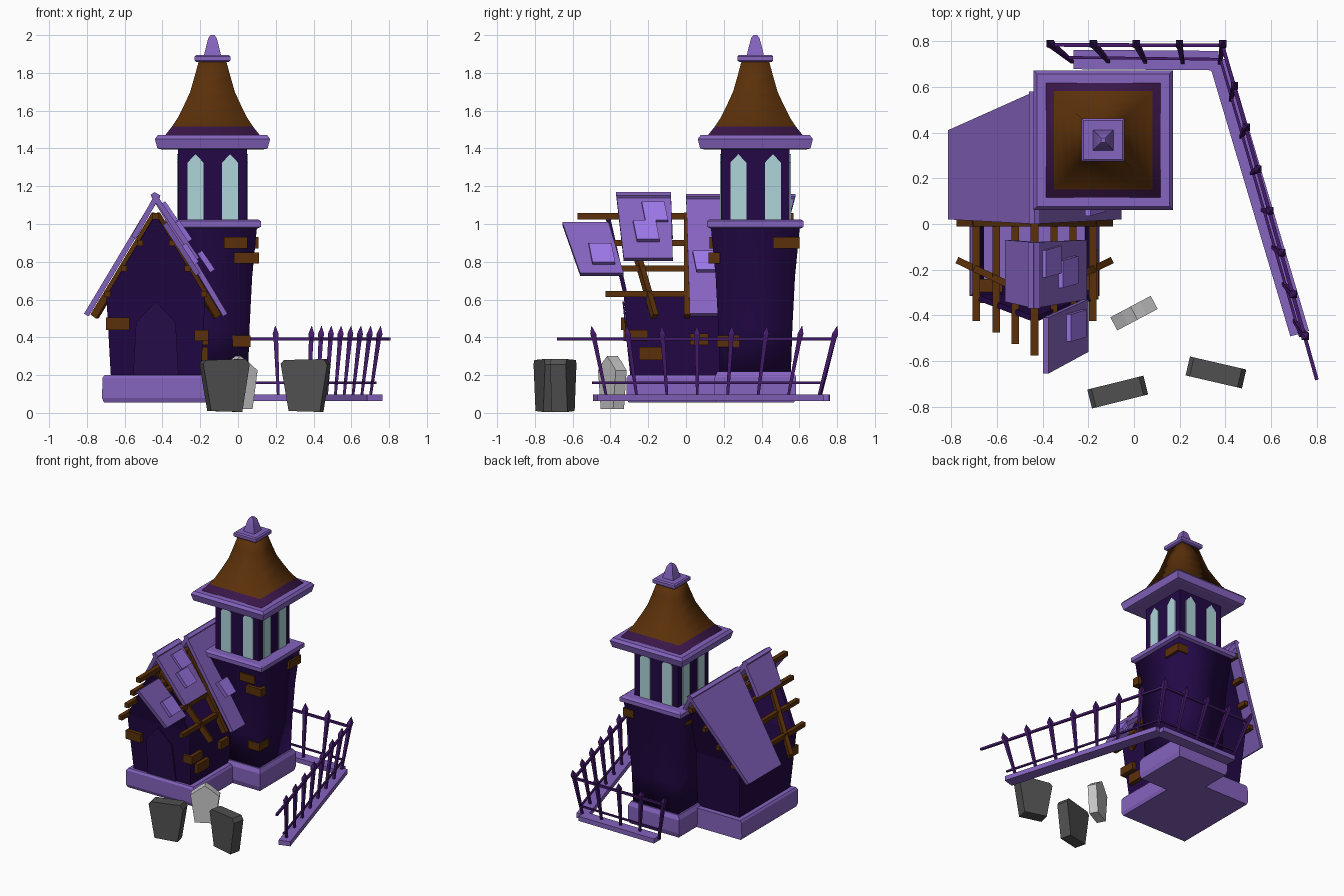
import bpy, bmesh, math
from mathutils import Vector, Matrix

if "Cube" in bpy.data.objects:
    bpy.data.objects.remove(bpy.data.objects["Cube"])


def material(name, rgb):
    m = bpy.data.materials.new(name)
    m.use_nodes = True
    m.diffuse_color = (*rgb, 1)
    m.node_tree.nodes["Principled BSDF"].inputs["Base Color"].default_value = (*rgb, 1)
    return m


LILAC = material("lilac", (0.235, 0.125, 0.52))
SHINGLE = material("bright lilac", (0.33, 0.18, 0.8))
DARK = material("dark purple", (0.016, 0.0025, 0.06))
DOOR = material("door purple", (0.021, 0.004, 0.075))
BAND = material("plum", (0.042, 0.008, 0.065))
FENCE = material("fence purple", (0.06, 0.011, 0.15))
BROWN = material("brown", (0.105, 0.03, 0.003))
GLASS = material("pale blue glass", (0.43, 0.66, 0.7))
STONE = material("dark grey stone", (0.08, 0.08, 0.08))
PALE = material("pale grey stone", (0.58, 0.58, 0.58))


def finish(name, bm, mat, matrix=None):
    bmesh.ops.recalc_face_normals(bm, faces=bm.faces)
    mesh = bpy.data.meshes.new(name)
    bm.to_mesh(mesh)
    bm.free()
    mesh.materials.append(mat)
    ob = bpy.data.objects.new(name, mesh)
    bpy.context.collection.objects.link(ob)
    if matrix is not None:
        ob.matrix_world = matrix
    return ob


def smooth(ob, degrees):
    bpy.ops.object.select_all(action='DESELECT')
    ob.select_set(True)
    bpy.context.view_layer.objects.active = ob
    bpy.ops.object.shade_smooth_by_angle(angle=math.radians(degrees))


def loft(name, rings, mat):
    """Closed solid through equal rings of points."""
    bm = bmesh.new()
    vs = [[bm.verts.new(p) for p in ring] for ring in rings]
    n = len(vs[0])
    for a, b in zip(vs, vs[1:]):
        for i in range(n):
            bm.faces.new((a[i], a[(i + 1) % n], b[(i + 1) % n], b[i]))
    bm.faces.new(vs[0])
    bm.faces.new(vs[-1])
    return finish(name, bm, mat)


def stack(name, cx, cy, profile, mat):
    """Square tower part from (half width, height) pairs."""
    return loft(name, [[(cx + sx * h, cy + sy * h, z) for sx, sy in
                        ((-1, -1), (1, -1), (1, 1), (-1, 1))] for h, z in profile], mat)


def prism(name, pts, push, mat, matrix=None):
    bm = bmesh.new()
    a = [bm.verts.new(p) for p in pts]
    b = [bm.verts.new(Vector(p) + Vector(push)) for p in pts]
    bm.faces.new(a)
    bm.faces.new(b)
    for i in range(len(a)):
        j = (i + 1) % len(a)
        bm.faces.new((a[i], a[j], b[j], b[i]))
    return finish(name, bm, mat, matrix)


def box(name, x, y, z, mat):
    return prism(name, [(x[0], y[0], z[0]), (x[1], y[0], z[0]), (x[1], y[1], z[0]),
                        (x[0], y[1], z[0])], (0, 0, z[1] - z[0]), mat)


def beam(name, a, b, w, mat, h=None):
    a, b = Vector(a), Vector(b)
    d = b - a
    side = d.cross(Vector((0, 0, 1))).normalized() * w / 2
    up = side.cross(d).normalized() * (h or w) / 2
    return prism(name, [a + side + up, a - side + up, a - side - up, a + side - up], d, mat)


# Tower
TX, TY = -0.135, 0.367
stack("tower_base", TX, TY, [(.205, .055), (.215, .09), (.215, .19), (.2, .22)], LILAC)
smooth(stack("tower_body", TX, TY, [(.188, .2), (.196, .45), (.21, .72), (.236, .99)], DARK), 95)
stack("tower_ledge", TX, TY, [(.236, .975), (.256, .985), (.256, 1.015), (.24, 1.025)], LILAC)
stack("belfry", TX, TY, [(.182, 1.02), (.182, 1.41)], DARK)
stack("roof_trim", TX, TY, [(.27, 1.395), (.292, 1.4), (.305, 1.45), (.29, 1.47)], LILAC)
roof = stack("tower_roof", TX, TY, [(.255, 1.465), (.215, 1.515), (.185, 1.56), (.15, 1.63),
                                    (.118, 1.7), (.095, 1.78), (.072, 1.865)], BROWN)
roof.data.materials.append(BAND)
for f in roof.data.polygons:
    f.material_index = int(f.center.z < 1.5)
smooth(roof, 95)
stack("cap_plate", TX, TY, [(.085, 1.857), (.094, 1.865), (.094, 1.888), (.085, 1.896)], LILAC)
smooth(stack("finial", TX, TY, [(.046, 1.89), (.034, 1.94), (.022, 1.985), (.01, 2.0)], LILAC), 50)

# Belfry windows, two on each side
for k in range(4):
    turn = Matrix.Translation((TX, TY, 0)) @ Matrix.Rotation(k * math.pi / 2, 4, 'Z')
    for cx in (-.09, .093):
        prism("belfry_window", [(cx + dx, -.181, z) for dx, z in
              ((-.042, 1.025), (.042, 1.025), (.042, 1.325), (0, 1.37), (-.042, 1.325))],
              (0, -.007, 0), GLASS, turn)

# House shell: base, leaning gables and side walls, open roof
HX = -0.435
loft("house_base", [[(HX - w, -f, z), (HX + w, -f, z), (HX + w, .36, z), (HX - w, .36, z)]
                    for w, f, z in ((.275, .305, .055), (.285, .315, .08),
                                    (.282, .315, .185), (.272, .305, .2))], LILAC)


def gable(low, eave, peak):
    return [(HX - .238, low, .19), (HX + .238, low, .19), (HX + .262, eave, .62),
            (HX, peak, 1.05), (HX - .262, eave, .62)]


front, back = gable(-.285, -.33, -.43), gable(.32, .36, .5)
bm = bmesh.new()
fv = [bm.verts.new(p) for p in front]
bv = [bm.verts.new(p) for p in back]
for v in (fv, bv):
    bm.faces.new((v[0], v[1], v[2], v[4]))
    bm.faces.new((v[4], v[2], v[3]))
bm.faces.new((fv[1], bv[1], bv[2], fv[2]))
bm.faces.new((fv[0], bv[0], bv[4], fv[4]))
walls = finish("house_walls", bm, DARK)
solid = walls.modifiers.new("thickness", 'SOLIDIFY')
solid.thickness = 0.025

# Door plate follows the lean of the front wall
prism("front_door", [(HX + dx, -.276 - (z - .1) * .105, z) for dx, z in
      ((-.12, .2), (.12, .2), (.105, .48), (0, .59), (-.105, .48))], (0, -.009, 0), DOOR)

# Roof timbers: ridge, purlins and rafters
beam("ridge_beam", (HX, -.575, 1.04), (HX, .57, 1.04), .034, BROWN)
for s in (-1, 1):
    for i, (dx, z) in enumerate(((.085, .9), (.168, .765), (.255, .63))):
        beam("purlin", (HX + s * dx, -.525 + .05 * i, z), (HX + s * dx, .53 - .05 * i, z), .032, BROWN)
    for eave, top in ((-.165, -.32), (.005, .005)):
        beam("rafter", (HX + s * .325, eave, .51), (HX, top, 1.05), .03, BROWN, .04)


# Roof panels: upper edge then lower edge, each as x, z, front y, rear y
def panel(name, upper, lower, mat=LILAC, thick=.028):
    (x0, z0, a0, b0), (x1, z1, a1, b1) = upper, lower
    n = Vector((abs(z0 - z1) * (1 if x1 > x0 else -1), 0, abs(x1 - x0))).normalized()
    return prism(name, [(x0, a0, z0), (x0, b0, z0), (x1, b1, z1), (x1, a1, z1)], -n * thick, mat)


for s in (-1, 1):
    panel("rear_roof_panel", (HX, 1.16, .0, .58), (HX + s * .38, .525, .02, .41))
panel("ridge_panel_right", (HX - .005, 1.17, -.37, -.08), (-.205, .82, -.33, -.07))
panel("ridge_panel_left", (HX, 1.165, -.37, -.08), (-.565, .935, -.34, -.07))
panel("loose_panel", (-.375, 1.01, -.655, -.41), (-.2, .74, -.56, -.33))
for x, z, y in ((-.385, 1.12, -.235), (-.31, 1.02, -.28), (-.275, .9, -.515), (-.19, .86, .035)):
    panel("shingle", (x, z, y, y + .12), (x + .068, z - .1, y + .02, y + .14), SHINGLE, .03)

# Exposed bricks
for x, y, z in (((-.7, -.575), (-.345, -.24), (.44, .505)),
                ((-.23, -.155), (-.33, -.2), (.38, .44)),
                ((-.24, -.16), (-.25, -.11), (.28, .35)),
                ((-.22, -.155), (.02, .12), (.36, .42)),
                ((-.03, .065), (.165, .28), (.35, .41)),
                ((-.075, .05), (.125, .2), (.87, .93)),
                ((-.02, .11), (.12, .18), (.79, .85)),
                ((.02, .108), (.46, .6), (.87, .93))):
    box("brick", x, y, z, BROWN)

# Fence: kerbs, rails and leaning pickets with pointed tops
LOW, TOP = Vector((.375, .7, .08)), Vector((.39, .8, .46))
for kerb_end, low_end, top_end, count, over in (
        ((-.265, .72, .08), (-.27, .71, .08), (-.38, .8, .46), 5, (0, 0)),
        ((.725, -.48, .08), (.7, -.42, .08), (.755, -.5, .46), 8, (.05, .155))):
    low_end, top_end = Vector(low_end), Vector(top_end)
    beam("fence_kerb", (.37, .715, .08), kerb_end, .085, LILAC, .035)
    for name, t, w, extra in (("lower_rail", .21, .012, over[0]), ("upper_rail", .82, .016, over[1])):
        a, b = LOW.lerp(TOP, t), low_end.lerp(top_end, t)
        beam(name, a, b + (b - a) * extra, w, FENCE)
    for i in range(1 if count == 5 else 0, count):
        t = i / (count - 1)
        a, b = LOW.lerp(low_end, t), TOP.lerp(top_end, t)
        rings = []
        for h, w in ((0, .007), (.8, .012), (.89, .016), (1, .001)):
            c = a.lerp(b, h)
            rings.append([c + Vector((sx * w, sy * w, 0)) for sx, sy in
                          ((-1, -1), (1, -1), (1, 1), (-1, 1))])
        loft("fence_picket", rings, FENCE)

# Gravestones
BLOCK = ((-.085, .01), (.085, .005), (.125, .255), (.105, .285), (-.11, .28), (-.128, .26))
POINTED = ((-.07, .02), (.07, .02), (.1, .225), (.045, .27), (0, .3), (-.045, .27), (-.1, .225))
for name, shape, x, y, turn, thick, mat in (
        ("gravestone_middle", BLOCK, -.07, -.735, 14, .085, STONE),
        ("gravestone_right", BLOCK, .36, -.65, -13, .085, STONE),
        ("gravestone_pale", POINTED, 0, -.39, 28, .065, PALE)):
    prism(name, [(px, -thick / 2, pz) for px, pz in shape], (0, thick, 0), mat,
          Matrix.Translation((x, y, 0)) @ Matrix.Rotation(math.radians(turn), 4, 'Z'))
